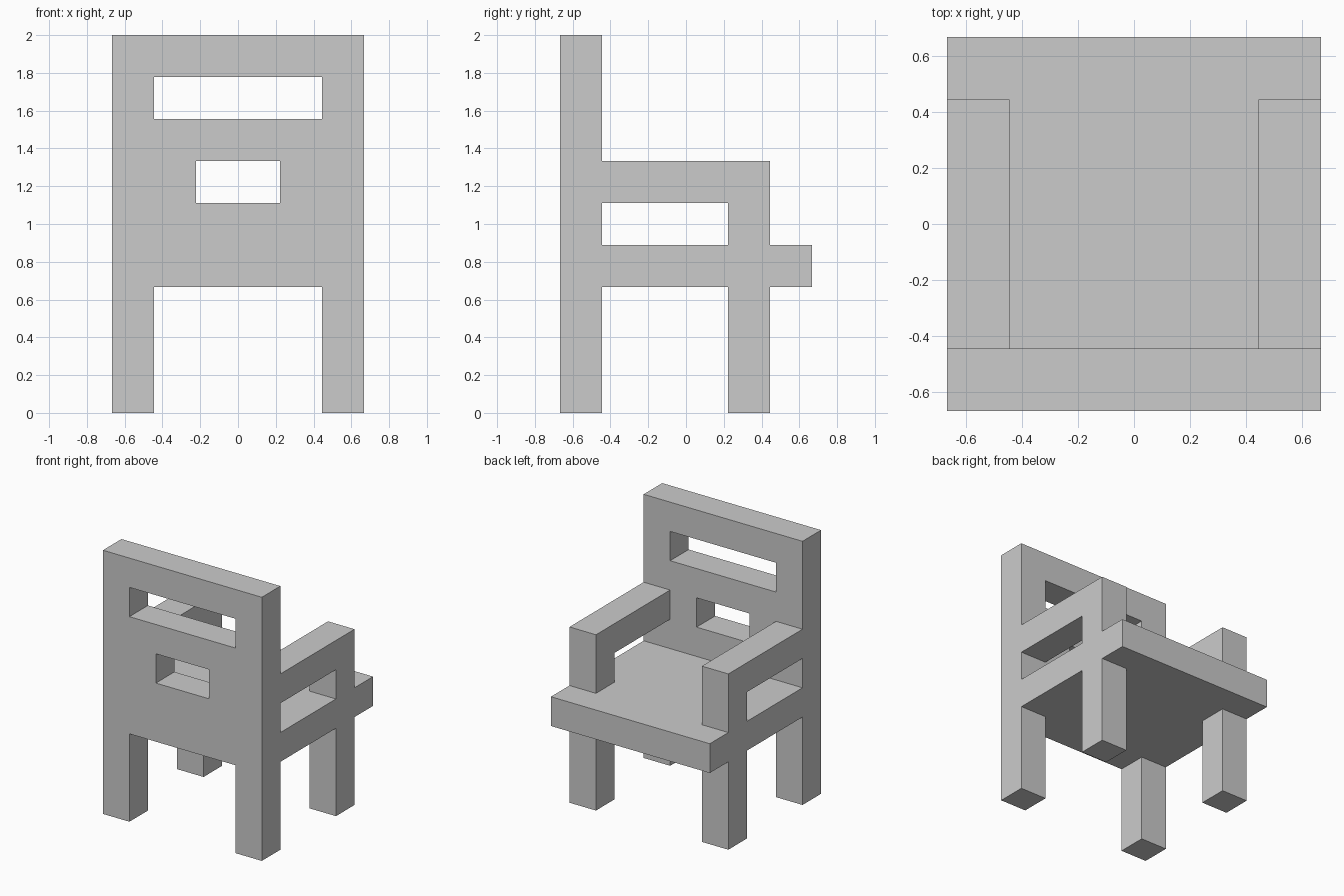
import bpy, bmesh
from math import radians

if "Cube" in bpy.data.objects:
    bpy.data.objects.remove(bpy.data.objects["Cube"])

U = 2 / 9  # the whole chair sits on a grid of this unit


def rect(x0, x1, y0, y1):
    return [(x0, y0), (x1, y0), (x1, y1), (x0, y1)]


def panel(name, loops, thickness, location, rotation):
    """Extrude a flat outline (first loop) with holes (other loops)."""
    curve = bpy.data.curves.new(name, 'CURVE')
    curve.dimensions = '2D'
    curve.fill_mode = 'BOTH'
    curve.extrude = thickness * U / 2
    for loop in loops:
        spline = curve.splines.new('POLY')
        spline.points.add(len(loop) - 1)
        for point, (a, b) in zip(spline.points, loop):
            point.co = (a * U, b * U, 0, 1)
        spline.use_cyclic_u = True
        spline.use_smooth = False
    source = bpy.data.objects.new(name + "_outline", curve)
    bpy.context.collection.objects.link(source)
    bpy.context.view_layer.update()
    deps = bpy.context.evaluated_depsgraph_get()
    mesh = bpy.data.meshes.new_from_object(source.evaluated_get(deps))
    bpy.data.objects.remove(source)

    # Weld caps to sides and keep flat shading
    bm = bmesh.new()
    bm.from_mesh(mesh)
    bmesh.ops.remove_doubles(bm, verts=bm.verts, dist=1e-5)
    bmesh.ops.recalc_face_normals(bm, faces=bm.faces)
    for face in bm.faces:
        face.smooth = False
    bm.to_mesh(mesh)
    bm.free()
    mesh.name = name
    obj = bpy.data.objects.new(name, mesh)
    obj.location = [c * U for c in location]
    obj.rotation_euler = [radians(r) for r in rotation]
    bpy.context.collection.objects.link(obj)
    return obj


def box(name, lo, hi):
    bpy.ops.mesh.primitive_cube_add(size=1)
    obj = bpy.context.object
    obj.name = name
    obj.location = [(a + b) / 2 * U for a, b in zip(lo, hi)]
    obj.scale = [(b - a) * U for a, b in zip(lo, hi)]
    return obj


# Backrest and rear legs: one panel with two slots
back_outline = [(-3, 0), (-2, 0), (-2, 3), (2, 3), (2, 0), (3, 0), (3, 9), (-3, 9)]
panel("backrest_with_rear_legs",
      [back_outline, rect(-2, 2, 7, 8), rect(-1, 1, 5, 6)],
      1, (0, -2.5, 0), (90, 0, 0))

# Seat
box("seat", (-3, -2, 3), (3, 3, 4))

# Armrests with posts, and the free legs below them
arm_outline = [(-2, 5), (1, 5), (1, 4), (2, 4), (2, 6), (-2, 6)]
for side, x in (("left", -2.5), ("right", 2.5)):
    panel("armrest_" + side, [arm_outline], 1, (x, 0, 0), (90, 0, 90))
    box("leg_" + side, (x - 0.5, 1, 0), (x + 0.5, 2, 3))
